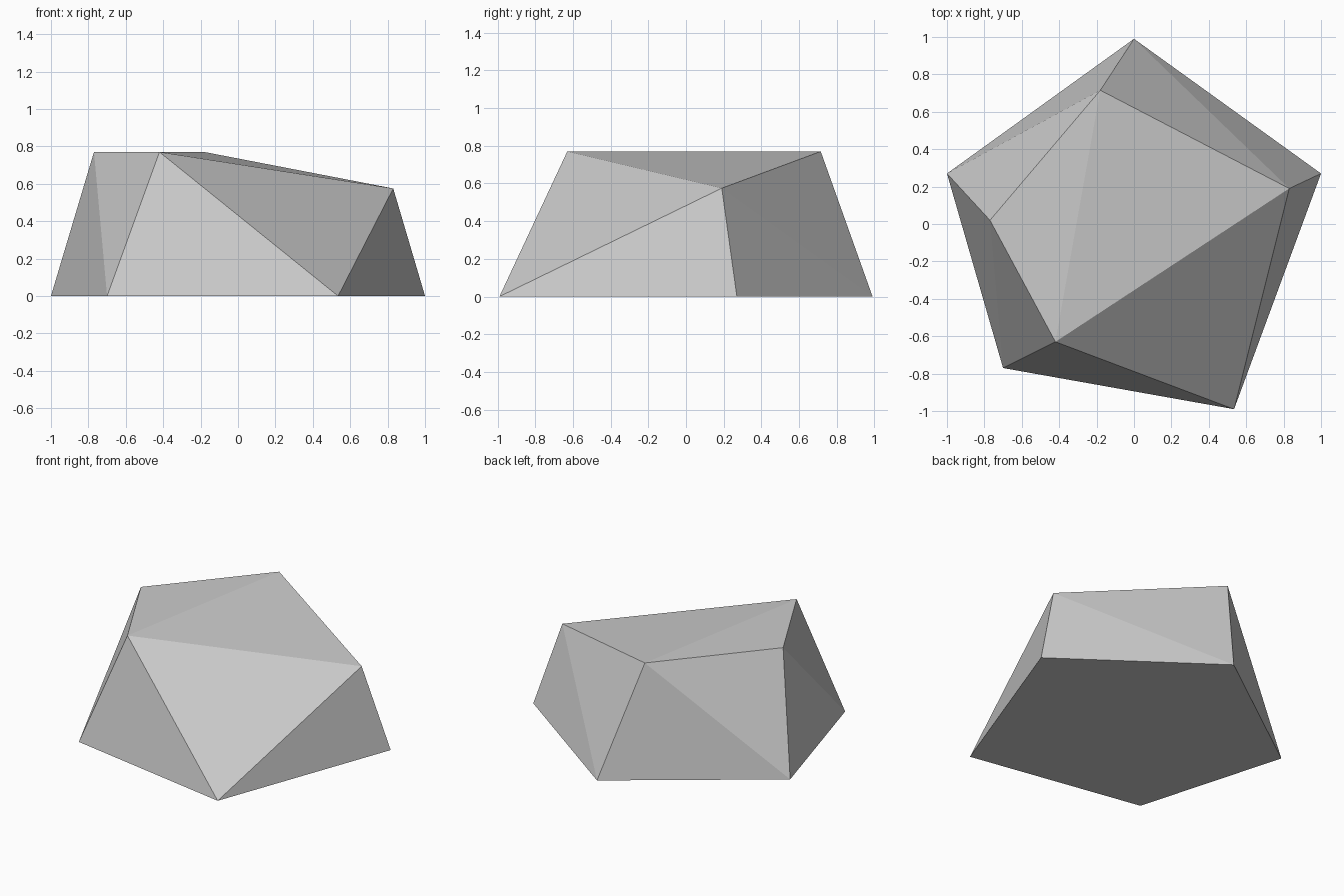
import bpy
import bmesh

# Remove the default cube only
default_cube = bpy.data.objects.get("Cube")
if default_cube:
    bpy.data.objects.remove(default_cube, do_unlink=True)


def make_material(name, colour):
    material = bpy.data.materials.new(name)
    material.use_nodes = True
    material.diffuse_color = colour
    shader = next(n for n in material.node_tree.nodes if n.type == "BSDF_PRINCIPLED")
    shader.inputs["Base Color"].default_value = colour
    return material


# Named corners: an irregular five-sided base and a tilted four-sided crown
base_corners = {
    "back": (0.0, 0.99),
    "right": (-1.0, 0.27),
    "front_right": (-0.7, -0.77),
    "front_left": (0.535, -0.99),
    "left": (1.0, 0.27),
}
crown_corners = {
    "crown_back": (-0.18, 0.715, 0.77),
    "crown_right": (-0.77, 0.02, 0.77),
    "crown_front": (-0.42, -0.63, 0.77),
    "crown_left": (0.83, 0.19, 0.575),
}

# Facets of the stone, crown first, then around the sides
facets = [
    ("crown_back", "crown_right", "crown_front"),
    ("crown_back", "crown_front", "crown_left"),
    ("back", "right", "crown_back"),
    ("right", "crown_right", "crown_back"),
    ("right", "front_right", "crown_right"),
    ("front_right", "crown_front", "crown_right"),
    ("front_right", "front_left", "crown_front"),
    ("front_left", "crown_left", "crown_front"),
    ("front_left", "left", "crown_left"),
    ("left", "back", "crown_left"),
    ("back", "crown_back", "crown_left"),
]

# Build the closed, flat-shaded stone
bm = bmesh.new()
corners = {name: bm.verts.new((x, y, 0)) for name, (x, y) in base_corners.items()}
corners.update({name: bm.verts.new(point) for name, point in crown_corners.items()})
for facet in facets + [tuple(base_corners)]:
    bm.faces.new([corners[name] for name in facet])
bmesh.ops.recalc_face_normals(bm, faces=bm.faces[:])

mesh = bpy.data.meshes.new("rock")
bm.to_mesh(mesh)
bm.free()
mesh.materials.append(make_material("stone grey", (0.6, 0.6, 0.6, 1.0)))
rock = bpy.data.objects.new("rock", mesh)
bpy.context.collection.objects.link(rock)
